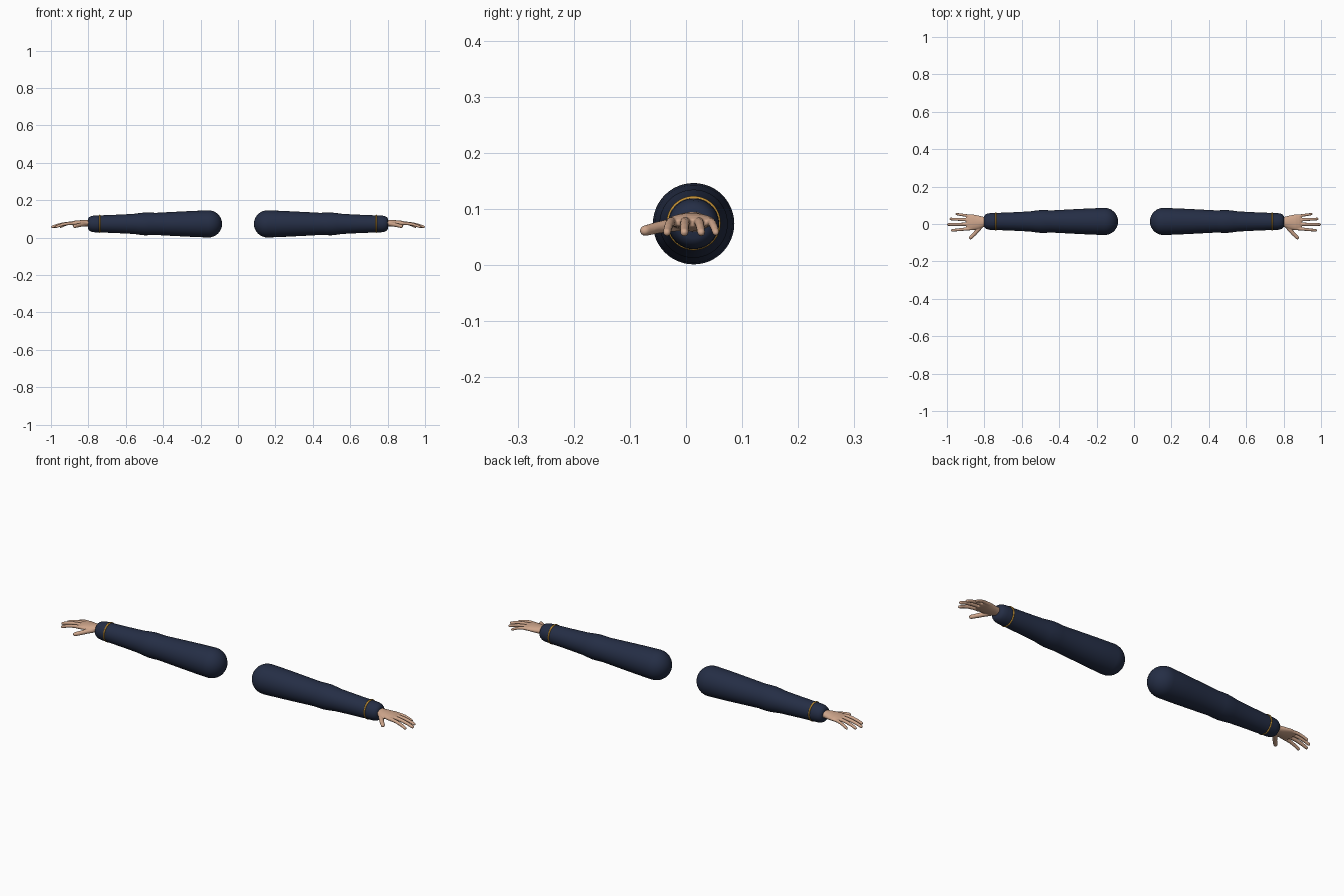
import bpy, bmesh, math
from mathutils import Vector

old = bpy.data.objects.get("Cube")
if old:
    bpy.data.objects.remove(old, do_unlink=True)

AXIS_Y, AXIS_Z = 0.0135, 0.0735


def material(name, rgb):
    m = bpy.data.materials.new(name)
    m.use_nodes = True
    m.diffuse_color = (*rgb, 1)
    bsdf = m.node_tree.nodes["Principled BSDF"]
    bsdf.inputs["Base Color"].default_value = (*rgb, 1)
    bsdf.inputs["Roughness"].default_value = 0.7
    return m


NAVY = material("navy cloth", (0.018, 0.027, 0.06))
GOLD = material("gold trim", (0.52, 0.27, 0.035))
SKIN = material("skin", (0.62, 0.38, 0.26))


def tube(bm, sections, sides=16):
    """Loft closed ellipses (x, y, z, half width, half height) along a path."""
    pts = [Vector(s[:3]) for s in sections]
    rings = []
    for i, s in enumerate(sections):
        d = (pts[min(i + 1, len(pts) - 1)] - pts[max(i - 1, 0)]).normalized()
        side = Vector((0, 0, 1)).cross(d).normalized()
        up = d.cross(side)
        ring = []
        for k in range(sides):
            a = math.tau * k / sides
            ring.append(bm.verts.new(pts[i] + side * s[3] * math.cos(a) + up * s[4] * math.sin(a)))
        rings.append(ring)
    for a, b in zip(rings, rings[1:]):
        for k in range(sides):
            n = (k + 1) % sides
            bm.faces.new((a[k], a[n], b[n], b[k]))
    bm.faces.new(rings[0][::-1])
    bm.faces.new(rings[-1])


def finger(bm, path, radius):
    """Tapered finger with a rounded tip."""
    pts = [Vector(p) for p in path]
    secs = []
    for i, p in enumerate(pts):
        r = radius * (1.08 - 0.25 * i / (len(pts) - 1))
        secs.append((*p, r, r))
    d = (pts[-1] - pts[-2]).normalized()
    for step, scale in ((0.5, 0.85), (0.85, 0.5), (0.98, 0.15)):
        r = radius * 0.83
        secs.append((*(pts[-1] + d * r * step), r * scale, r * scale))
    tube(bm, secs, 12)


def finish(name, bm, mat, mirrored):
    if mirrored:
        for v in bm.verts:
            v.co.x *= -1
    bmesh.ops.recalc_face_normals(bm, faces=bm.faces)
    me = bpy.data.meshes.new(name)
    bm.to_mesh(me)
    bm.free()
    me.materials.append(mat)
    for p in me.polygons:
        p.use_smooth = True
    ob = bpy.data.objects.new(name, me)
    bpy.context.collection.objects.link(ob)
    return ob


def sleeve(name, mirrored):
    # round shoulder, tapered upper arm, elbow swell, forearm, rounded cuff
    r = 0.0725
    profile = [(0.085 + r * (1 - math.cos(a)), r * math.sin(a))
               for a in (math.pi / 2 * (k + 0.1) / 8 for k in range(8))]
    profile += [(0.16, r), (0.25, 0.069), (0.35, 0.064), (0.44, 0.0592),
                (0.47, 0.0605), (0.5, 0.0608), (0.53, 0.0575), (0.56, 0.0535),
                (0.65, 0.049), (0.74, 0.0455), (0.77, 0.0445), (0.787, 0.041),
                (0.797, 0.035), (0.802, 0.026)]
    bm = bmesh.new()
    tube(bm, [(x, AXIS_Y, AXIS_Z, q, q) for x, q in profile], 48)
    finish(name, bm, NAVY, mirrored)


def trim(name, mirrored):
    bm = bmesh.new()
    tube(bm, [(x, AXIS_Y, AXIS_Z + 0.001, q, q) for x, q in
              ((0.735, 0.045), (0.736, 0.0478), (0.739, 0.0485),
               (0.742, 0.0478), (0.743, 0.045))], 48)
    finish(name, bm, GOLD, mirrored)


def hand(name, mirrored):
    bm = bmesh.new()
    # wrist and palm
    tube(bm, [(0.775, 0.014, 0.076, 0.024, 0.019), (0.80, 0.012, 0.077, 0.026, 0.018),
              (0.83, 0.009, 0.077, 0.036, 0.017), (0.865, 0.009, 0.078, 0.043, 0.014),
              (0.885, 0.01, 0.077, 0.042, 0.011), (0.897, 0.01, 0.075, 0.035, 0.007)], 24)
    # fingers from index to little: knuckle y, tip x, tip y
    for y0, x1, y1, r in ((-0.024, 0.972, -0.034, 0.0085), (-0.001, 0.992, -0.003, 0.009),
                          (0.021, 0.98, 0.027, 0.0085), (0.041, 0.948, 0.053, 0.0075)):
        path = []
        for t, z in ((0, 0.077), (0.3, 0.0765), (0.55, 0.073), (0.8, 0.066), (1, 0.058)):
            path.append((0.868 + (x1 - 0.868) * t, y0 + (y1 - y0) * t, z))
        finger(bm, path, r)
    # thumb
    finger(bm, [(0.815, -0.008, 0.073), (0.835, -0.032, 0.07),
                (0.853, -0.053, 0.066), (0.873, -0.073, 0.061)], 0.0115)
    ob = finish(name, bm, SKIN, mirrored)
    # fuse the pieces into one smooth skin
    fuse = ob.modifiers.new("fuse", 'REMESH')
    fuse.mode = 'VOXEL'
    fuse.voxel_size = 0.0022
    fuse.use_smooth_shade = True
    soft = ob.modifiers.new("soften", 'SMOOTH')
    soft.iterations = 4


for side, mirrored in (("left", False), ("right", True)):
    sleeve(side + "_sleeve", mirrored)
    trim(side + "_cuff_trim", mirrored)
    hand(side + "_hand", mirrored)
